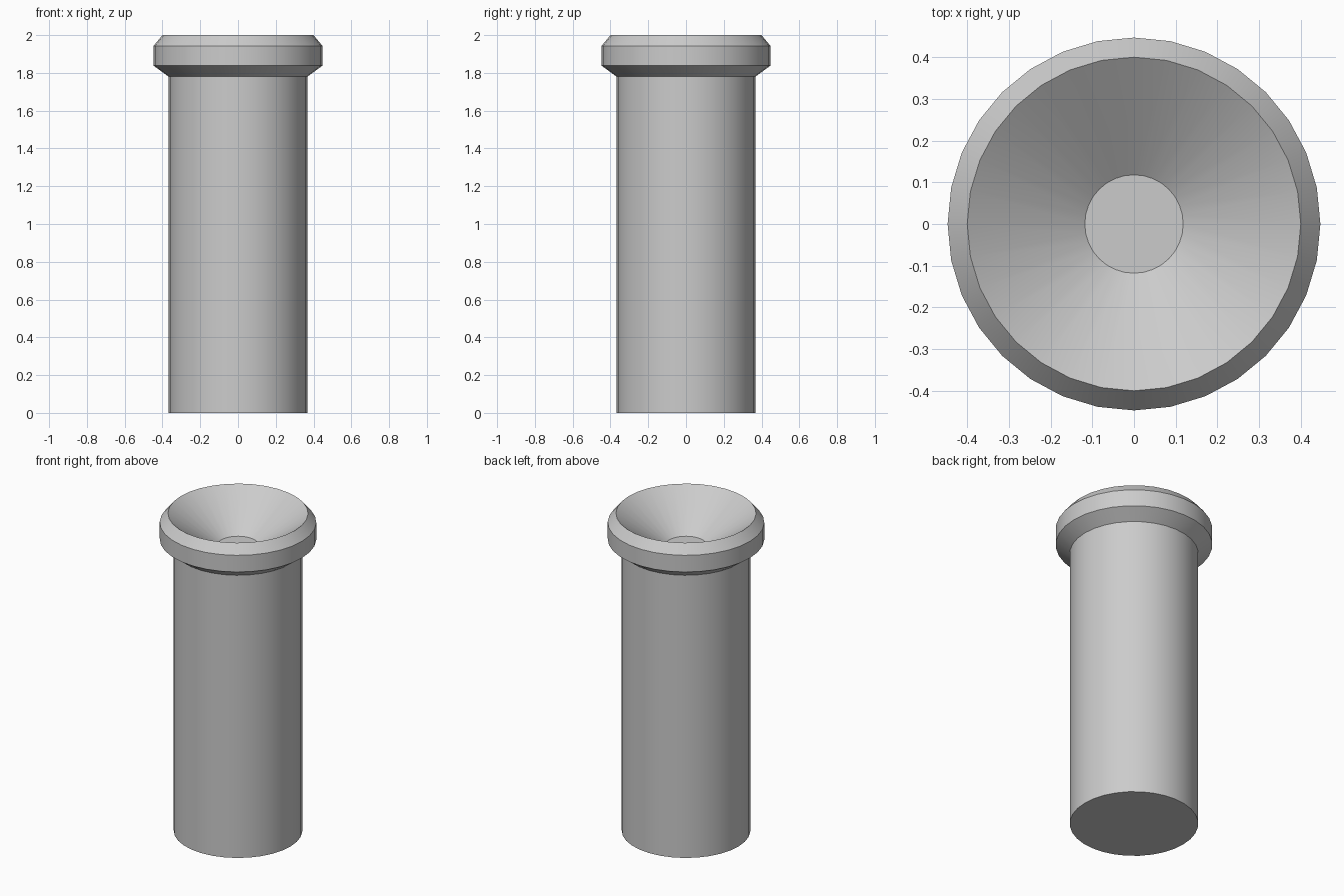
import bpy, bmesh
from math import cos, sin, tau

if "Cube" in bpy.data.objects:
    bpy.data.objects.remove(bpy.data.objects["Cube"])

SIDES = 32


def lathe(name, profile):
    """Spin (radius, z) points round z, capping both ends."""
    bm = bmesh.new()
    rings = []
    for r, z in profile:
        rings.append([bm.verts.new((r * cos(tau * i / SIDES), r * sin(tau * i / SIDES), z))
                      for i in range(SIDES)])
    for a, b in zip(rings, rings[1:]):
        for i in range(SIDES):
            j = (i + 1) % SIDES
            bm.faces.new((a[i], a[j], b[j], b[i]))
    bm.faces.new(rings[0][::-1])
    bm.faces.new(rings[-1])
    bmesh.ops.recalc_face_normals(bm, faces=bm.faces)
    mesh = bpy.data.meshes.new(name)
    bm.to_mesh(mesh)
    bm.free()
    obj = bpy.data.objects.new(name, mesh)
    bpy.context.collection.objects.link(obj)
    bpy.context.view_layer.objects.active = obj
    obj.select_set(True)
    bpy.ops.object.shade_smooth_by_angle(angle=0.5)
    obj.select_set(False)
    return obj


# Pedestal shaft, chamfered rim and funnel basin as one closed turned shape
lathe("pedestal_basin", [
    (0.367, 0.0), (0.367, 1.78),                # shaft
    (0.447, 1.838), (0.447, 1.943), (0.40, 2.0),  # rim
    (0.118, 1.80),                              # basin wall down to flat floor
])
